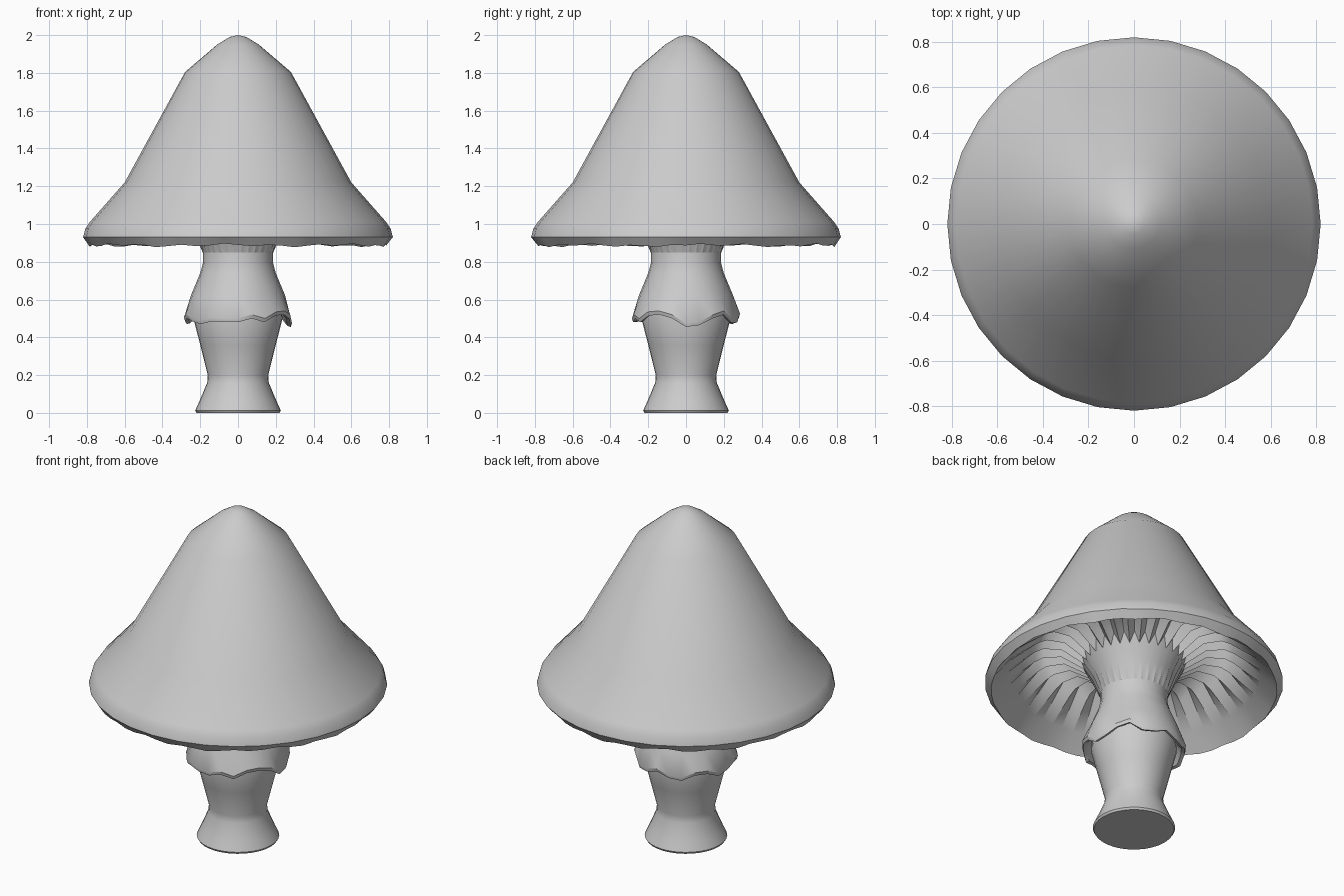
import bpy, bmesh, math

if "Cube" in bpy.data.objects:
    bpy.data.objects.remove(bpy.data.objects["Cube"])

def revolve(name, profile, n):
    """Each profile entry is (r, z), a function of the side index giving (r, z), or a bare z for a pole."""
    bm = bmesh.new()
    prev = None
    for p in profile:
        if isinstance(p, (int, float)):
            ring = [bm.verts.new((0, 0, p))]
        else:
            ring = []
            for i in range(n):
                r, z = p(i) if callable(p) else p
                a = 2 * math.pi * i / n
                ring.append(bm.verts.new((r * math.cos(a), r * math.sin(a), z)))
        if prev:
            for i in range(n):
                j = (i + 1) % n
                if len(prev) == 1:
                    bm.faces.new((prev[0], ring[i], ring[j]))
                elif len(ring) == 1:
                    bm.faces.new((prev[i], ring[0], prev[j]))
                else:
                    bm.faces.new((prev[i], ring[i], ring[j], prev[j]))
        prev = ring
    bmesh.ops.recalc_face_normals(bm, faces=bm.faces)
    mesh = bpy.data.meshes.new(name)
    bm.to_mesh(mesh)
    bm.free()
    ob = bpy.data.objects.new(name, mesh)
    bpy.context.collection.objects.link(ob)
    bpy.ops.object.select_all(action='DESELECT')
    ob.select_set(True)
    bpy.context.view_layer.objects.active = ob
    bpy.ops.object.shade_smooth_by_angle(angle=math.radians(35))
    return ob

# Outer cap: 32 sides, with midpoints so the gills can fold between them
def chord(r, z):
    return lambda i: (r * (math.cos(math.pi / 32) if i % 2 else 1), z)

# Gill fold: alternate sides move up and down, in and out
def fold(r, z, dz, dr=0):
    return lambda i: (r + (dr if i % 2 else -dr), z + (dz if i % 2 else -dz))

def rim(i):
    return 0.785, 0.887 + 0.006 * math.sin(i * 1.9) + 0.004 * math.sin(i * 0.7)

revolve("cap_with_gills", [
    2.0, chord(0.045, 1.99), chord(0.11, 1.95), chord(0.28, 1.805),
    chord(0.60, 1.22), chord(0.785, 1.01), chord(0.808, 0.975), chord(0.82, 0.93),
    rim, fold(0.70, 0.98, 0.006), fold(0.55, 1.12, 0.03), fold(0.50, 1.15, 0.035),
    fold(0.40, 1.15, 0.035), fold(0.285, 1.06, 0.03, 0.012),
    fold(0.225, 0.95, 0, 0.006), (0.187, 0.85)], 64)

# Skirt ring with a ragged hem, height every 15 degrees
HEM = [.455, .465, .50, .52, .475, .48, .505, .48, .47, .50, .50, .47,
       .485, .50, .485, .47, .485, .48, .48, .50, .48, .515, .52, .50]

def hem(r, dz):
    return lambda i: (r, HEM[i] + dz)

revolve("skirt", [
    (0.186, 0.90), (0.184, 0.80), (0.20, 0.74), (0.25, 0.62), hem(0.286, 0.02),
    hem(0.28, 0), hem(0.262, 0.005), (0.235, 0.54)], 24)

# Lower stem with flared foot
revolve("stem", [
    0.0, (0.22, 0.0), (0.227, 0.012), (0.205, 0.06), (0.163, 0.16), (0.16, 0.20),
    (0.20, 0.36), (0.236, 0.50), (0.225, 0.58), 0.60], 32)
